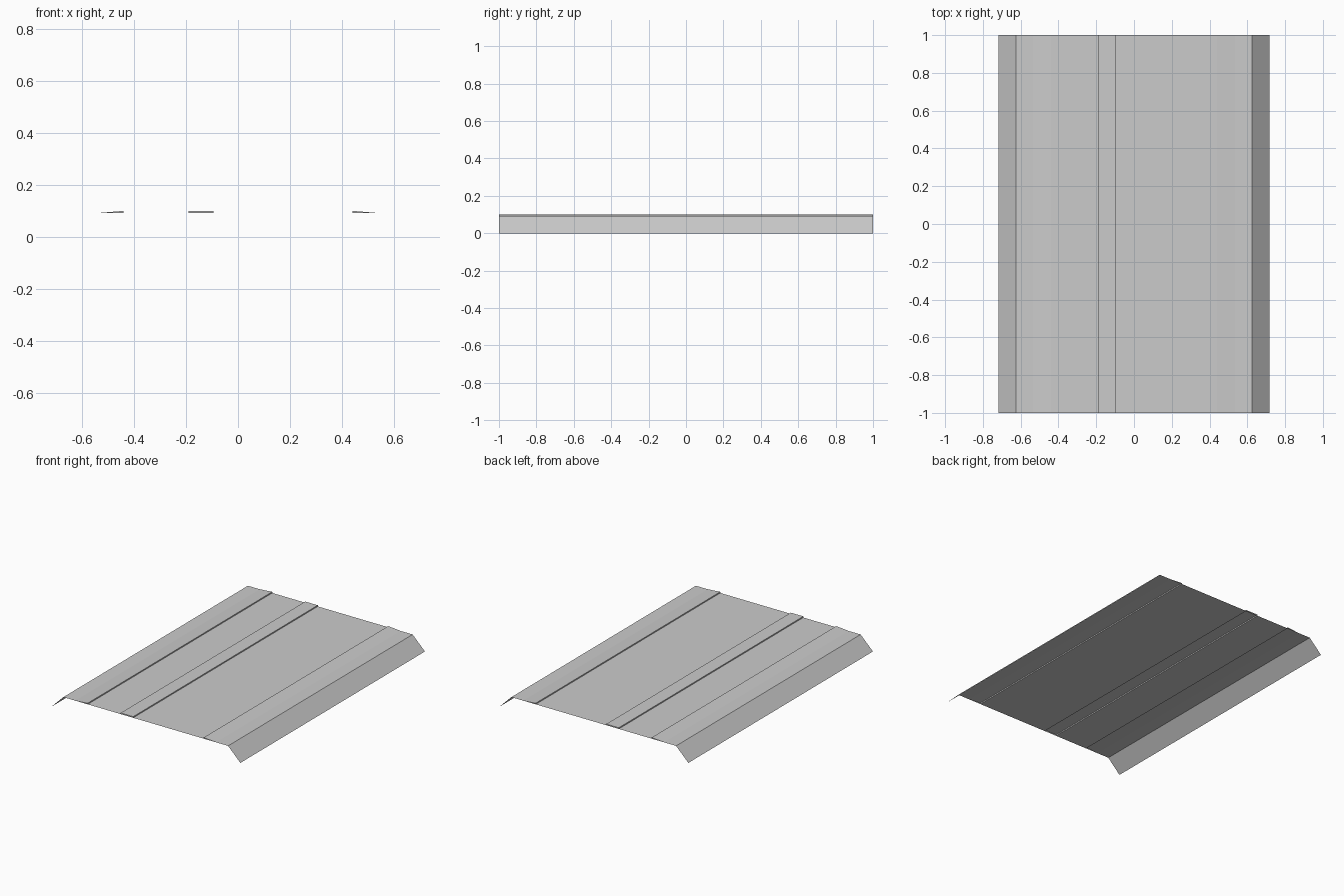
import bpy, bmesh

if "Cube" in bpy.data.objects:
    bpy.data.objects.remove(bpy.data.objects["Cube"])

LOW, TOP, HALF = 0.092, 0.1, 1.0

# Cross-section of the folded sheet, left to right
wedge_l = [(-0.535, LOW), (-0.44, TOP), (-0.44, LOW)]
ridge = [(-0.19, LOW), (-0.19, TOP), (-0.095, TOP), (-0.095, LOW)]
wedge_r = [(0.44, LOW), (0.44, TOP), (0.535, LOW)]
profile = ([(-0.718, 0.0), (-0.625, LOW)] + wedge_l + ridge + wedge_r
           + [(0.625, LOW), (0.718, 0.0)])


def finish(name, bm):
    mesh = bpy.data.meshes.new(name)
    bm.to_mesh(mesh)
    bm.free()
    obj = bpy.data.objects.new(name, mesh)
    bpy.context.collection.objects.link(obj)


# Folded sheet with sloping side flanges and pressed ribs
bm = bmesh.new()
rows = [[bm.verts.new((x, y, z)) for x, z in profile] for y in (-HALF, HALF)]
for i in range(len(profile) - 1):
    bm.faces.new((rows[0][i], rows[0][i + 1], rows[1][i + 1], rows[1][i]))
finish("folded_sheet", bm)

# Small end caps closing both ends of each rib
bm = bmesh.new()
for section in (wedge_l, ridge, wedge_r):
    for y in (-HALF, HALF):
        face = bm.faces.new([bm.verts.new((x, y, z)) for x, z in section])
        face.normal_update()
        if face.normal.y * y < 0:
            face.normal_flip()
finish("rib_end_caps", bm)
